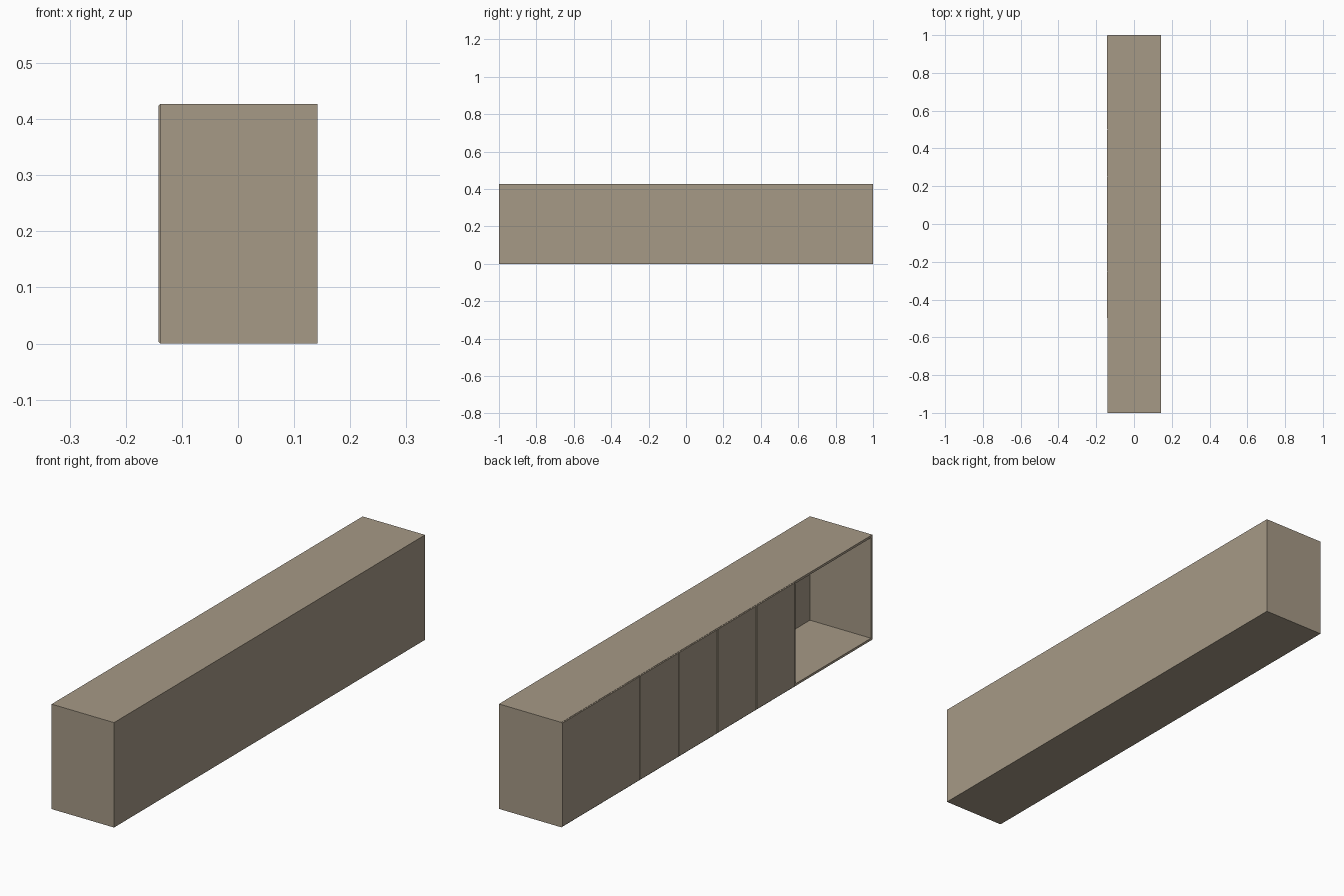
import bpy, bmesh
from mathutils import Vector

if "Cube" in bpy.data.objects:
    bpy.data.objects.remove(bpy.data.objects["Cube"])

H = 0.427          # height
X0, X1 = -0.139, 0.142   # carcass front edge (left side) and back
T = 0.013          # board thickness
DOOR = 0.003       # door thickness

mat = bpy.data.materials.new("taupe lacquer")
mat.diffuse_color = (0.38, 0.32, 0.24, 1)
mat.use_nodes = True
mat.node_tree.nodes["Principled BSDF"].inputs["Base Color"].default_value = mat.diffuse_color


def add_box(name, lo, hi, taper=0.0):
    """Box between two corners; taper shrinks the -x face to make a chamfered door."""
    me = bpy.data.meshes.new(name)
    bm = bmesh.new()
    bmesh.ops.create_cube(bm, size=1)
    lo, hi = Vector(lo), Vector(hi)
    for v in bm.verts:
        front = v.co.x < 0
        for i in range(3):
            side = 1 if v.co[i] > 0 else -1
            v.co[i] = hi[i] if side > 0 else lo[i]
            if front and i > 0:
                v.co[i] -= side * taper
    bm.to_mesh(me)
    bm.free()
    me.materials.append(mat)
    ob = bpy.data.objects.new(name, me)
    bpy.context.collection.objects.link(ob)
    return ob


# Carcass: one open-fronted box, its front face inset and pushed in
carcass = add_box("carcass", (X0, -1, 0), (X1, 1, H))
bm = bmesh.new()
bm.from_mesh(carcass.data)
bm.faces.ensure_lookup_table()
front = min(bm.faces, key=lambda f: f.calc_center_median().x)
bmesh.ops.inset_region(bm, faces=[front], thickness=T)
inner = bmesh.ops.extrude_face_region(bm, geom=[front])
for v in inner["geom"]:
    if isinstance(v, bmesh.types.BMVert):
        v.co.x = X1 - T / 2
if front.is_valid:
    bmesh.ops.delete(bm, geom=[front], context='FACES')
bmesh.ops.recalc_face_normals(bm, faces=bm.faces)
bm.to_mesh(carcass.data)
bm.free()

# Partitions between the bays
for y in (-0.5, 0.0, 0.5):
    add_box("partition", (X0, y - T / 2, T), (X1 - T / 2, y + T / 2, H - T))

# Doors: four narrow, one wide; the last bay stays open
edges = [-0.5, -0.25, 0.0, 0.25, 0.5, 1.0]
for a, b in zip(edges, edges[1:]):
    add_box("door", (X0 - DOOR, a + 0.0005, 0.001), (X0, b - 0.0005, H - 0.001), taper=0.002)
